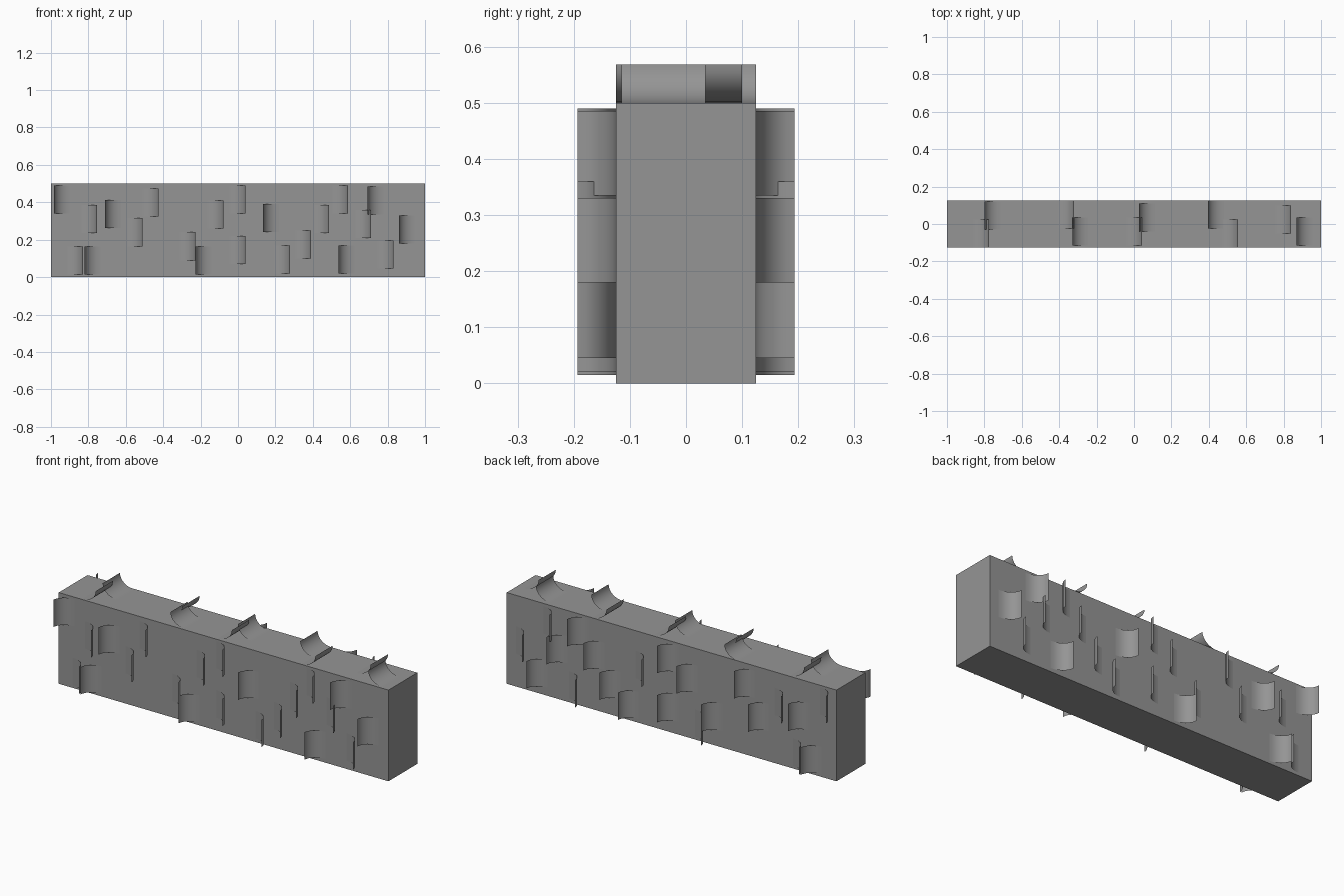
import bpy
import bmesh
import math
from mathutils import Vector

cube = bpy.data.objects.get("Cube")
if cube:
    bpy.data.objects.remove(cube, do_unlink=True)

grey = bpy.data.materials.new("mid_grey")
grey.use_nodes = True
COLOUR = (0.3, 0.3, 0.3, 1)
grey.diffuse_color = COLOUR
grey.node_tree.nodes["Principled BSDF"].inputs["Base Color"].default_value = COLOUR

LENGTH, DEPTH, HEIGHT = 2.0, 0.25, 0.5
LEAF_WIDTH, LEAF_RISE, LEAF_SPAN, STEPS = 0.085, 0.068, 0.15, 8

# Position of each leaf: tip x, then lower edge along the surface
FRONT_LEFT = [(-0.985, 0.34), (-0.71, 0.263), (-0.82, 0.015), (-0.227, 0.015),
              (0.134, 0.24), (0.693, 0.335), (0.537, 0.02), (0.86, 0.18)]
FRONT_RIGHT = [(-0.755, 0.235), (-0.83, 0.015), (-0.51, 0.165), (-0.425, 0.325),
               (-0.227, 0.09), (-0.078, 0.26), (0.04, 0.34), (0.04, 0.07),
               (0.278, 0.02), (0.39, 0.1), (0.487, 0.235), (0.587, 0.34),
               (0.71, 0.21), (0.832, 0.045)]
TOP_LEFT = [(-0.8, -0.03), (-0.33, -0.115), (0.027, -0.04),
            (0.395, -0.025), (0.87, -0.115)]
TOP_RIGHT = [(-0.775, -0.125), (-0.32, -0.025), (0.043, -0.115),
             (0.557, -0.125), (0.84, -0.05)]


def finish(name, bm, smooth):
    mesh = bpy.data.meshes.new(name)
    bm.to_mesh(mesh)
    bm.free()
    mesh.materials.append(grey)
    obj = bpy.data.objects.new(name, mesh)
    bpy.context.collection.objects.link(obj)
    for face in mesh.polygons:
        face.use_smooth = smooth
    return obj


def add_leaf(bm, tip, start, lean, place):
    """Sheet that lies flat at its root and curls up to a steep tip."""
    rows = []
    for i in range(STEPS + 1):
        angle = math.pi / 2 * i / STEPS
        x = tip - lean * LEAF_WIDTH * (1 - math.sin(angle))
        rise = LEAF_RISE * (1 - math.cos(angle))
        rows.append([bm.verts.new(place(x, start + s, rise)) for s in (0, LEAF_SPAN)])
    for a, b in zip(rows, rows[1:]):
        loop = (a[0], b[0], b[1], a[1])
        bm.faces.new(loop if lean > 0 else loop[::-1])


def leaves(name, left, right, place):
    bm = bmesh.new()
    for lean, spots in ((-1, left), (1, right)):
        for tip, start in spots:
            add_leaf(bm, tip, start, lean, place)
    return finish(name, bm, True)


# Hedge body
bm = bmesh.new()
bmesh.ops.create_cube(bm, size=1)
bmesh.ops.scale(bm, vec=(LENGTH, DEPTH, HEIGHT), verts=bm.verts)
bmesh.ops.translate(bm, vec=(0, 0, HEIGHT / 2), verts=bm.verts)
finish("hedge_body", bm, False)

# Leaves on the long sides, mirrored front to back
side = leaves("side_leaves", FRONT_LEFT, FRONT_RIGHT,
              lambda x, s, r: Vector((x, -DEPTH / 2 - r, s)))
mirror = side.modifiers.new("mirror", 'MIRROR')
mirror.use_axis = (False, True, False)
mirror.use_mirror_merge = False

# Leaves on the top
leaves("top_leaves", TOP_LEFT, TOP_RIGHT,
       lambda x, s, r: Vector((x, s, HEIGHT + r)))
